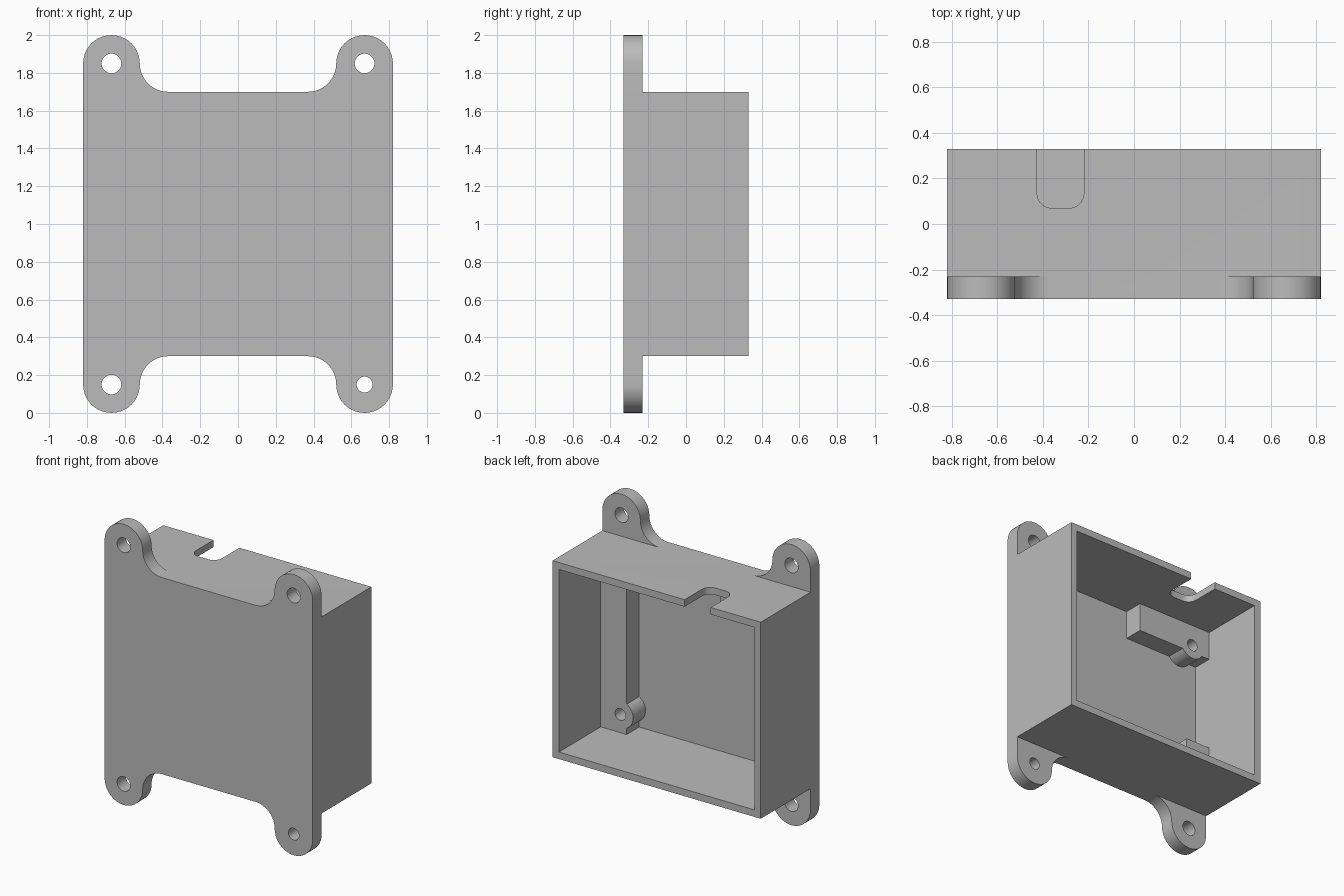
import bpy
import bmesh
from math import cos, sin, radians

if "Cube" in bpy.data.objects:
    bpy.data.objects.remove(bpy.data.objects["Cube"])

# Main sizes
HALF_W, BACK, WALL = 0.82, 0.33, 0.05
BOTTOM, TOP, MID = 0.30, 1.70, 1.0
FLOOR = -BACK + WALL          # inner face of the front panel
EAR_R, EAR_Y = 0.15, -0.23
LEDGE_Y, LEDGE_W = -0.14, 0.205
IN_X, IN_LOW, IN_HIGH = HALF_W - WALL, BOTTOM + WALL, TOP - WALL

grey = bpy.data.materials.new("plain grey")
grey.use_nodes = True
COLOUR = (0.5, 0.5, 0.5, 1)
grey.diffuse_color = COLOUR
grey.node_tree.nodes["Principled BSDF"].inputs["Base Color"].default_value = COLOUR


def arc(cx, cz, r, start, end, steps=20):
    angles = [radians(start + (end - start) * i / steps) for i in range(steps + 1)]
    return [(cx + r * cos(a), cz + r * sin(a)) for a in angles]


def prism(name, outline, low, high, axis="Y"):
    """Extrude a flat outline along Y (points are x, z) or Z (points are x, y)."""
    bm = bmesh.new()
    place = (lambda p: (p[0], low, p[1])) if axis == "Y" else (lambda p: (p[0], p[1], low))
    face = bm.faces.new([bm.verts.new(place(p)) for p in outline])
    moved = bmesh.ops.extrude_face_region(bm, geom=[face])["geom"]
    shift = (0, high - low, 0) if axis == "Y" else (0, 0, high - low)
    bmesh.ops.translate(bm, vec=shift, verts=[v for v in moved if isinstance(v, bmesh.types.BMVert)])
    bmesh.ops.recalc_face_normals(bm, faces=bm.faces)
    mesh = bpy.data.meshes.new(name)
    bm.to_mesh(mesh)
    bm.free()
    mesh.materials.append(grey)
    obj = bpy.data.objects.new(name, mesh)
    bpy.context.collection.objects.link(obj)
    return obj


def block(name, x0, x1, z0, z1, y0, y1):
    return prism(name, [(x0, z0), (x1, z0), (x1, z1), (x0, z1)], y0, y1)


def cylinder(name, x, z, r, y0, y1):
    return prism(name, arc(x, z, r, 0, 360, 40)[:-1], y0, y1)


def combine(target, tool, operation):
    tool.hide_render = True
    mod = target.modifiers.new(operation.lower(), "BOOLEAN")
    mod.operation, mod.solver, mod.object = operation, "EXACT", tool
    bpy.ops.object.select_all(action="DESELECT")
    bpy.context.view_layer.objects.active = target
    target.select_set(True)
    bpy.ops.object.modifier_apply(modifier=mod.name)
    bpy.data.objects.remove(tool)


# Open-backed box
body = block("enclosure", -HALF_W, HALF_W, BOTTOM, TOP, -BACK, BACK)

# Front plate with four rounded ears and filleted necks
ear_x, ear_up = HALF_W - EAR_R, MID - EAR_R
corner = arc(ear_x, ear_up, EAR_R, 0, 180) + arc(ear_x - 2 * EAR_R, ear_up, EAR_R, 0, -90)[1:]
upper = corner + [(-x, z) for x, z in reversed(corner)]
outline = upper + [(x, -z) for x, z in reversed(upper)]
plate = prism("ear_plate", [(x, z + MID) for x, z in outline], -BACK, EAR_Y)
combine(body, plate, "UNION")

# Hollow interior
combine(body, block("cavity", -IN_X, IN_X, IN_LOW, IN_HIGH, FLOOR, BACK + 0.1), "DIFFERENCE")

# Inner ledges: left side, upper right, lower right; each bites into the walls
BITE = 0.02
ledges = [
    (IN_X - LEDGE_W, IN_X + BITE, IN_LOW - BITE, IN_HIGH + BITE),
    (-IN_X - BITE, -0.17, IN_HIGH - LEDGE_W, IN_HIGH + BITE),
    (-IN_X - BITE, -IN_X + LEDGE_W - 0.01, IN_LOW - BITE, 0.765),
]
for bounds in ledges:
    combine(body, block("ledge", *bounds, FLOOR - BITE, LEDGE_Y), "UNION")

# Screw bosses with blind holes
for x, z in [(0.615, 0.48), (-0.625, 1.50)]:
    combine(body, cylinder("boss", x, z, 0.10, FLOOR - BITE, LEDGE_Y), "UNION")
    combine(body, cylinder("boss_hole", x, z, 0.042, FLOOR, LEDGE_Y + 0.1), "DIFFERENCE")

# Ear holes, one of them smaller
for sx in (-1, 1):
    for sz in (-1, 1):
        r = 0.042 if (sx, sz) == (1, -1) else 0.052
        hole = cylinder("ear_hole", sx * ear_x, MID + sz * ear_up, r, -BACK - 0.1, EAR_Y + 0.1)
        combine(body, hole, "DIFFERENCE")

# Cable notch through the top wall
left, right, end, r = -0.425, -0.22, 0.07, 0.065
notch = [(right, BACK + 0.1), (left, BACK + 0.1)]
notch += arc(left + r, end + r, r, 180, 270, 10) + arc(right - r, end + r, r, 270, 360, 10)
combine(body, prism("notch", notch, IN_HIGH - 0.03, TOP + 0.1, "Z"), "DIFFERENCE")

# Smooth the round parts, keep edges sharp
bpy.ops.object.select_all(action="DESELECT")
bpy.context.view_layer.objects.active = body
body.select_set(True)
bpy.ops.object.shade_smooth_by_angle(angle=radians(30))
